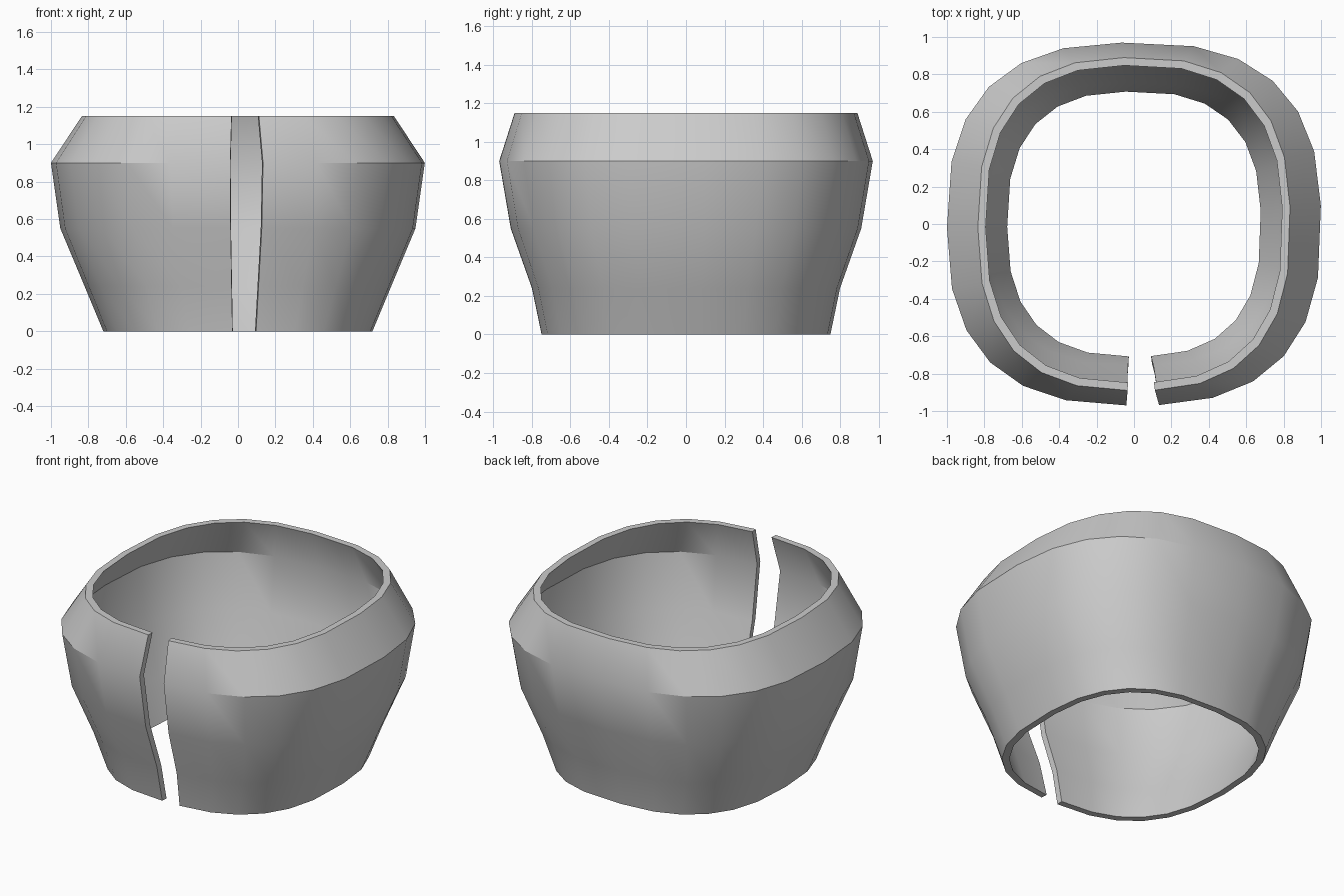
import bpy, bmesh, math

cube = bpy.data.objects.get("Cube")
if cube:
    bpy.data.objects.remove(cube)

# Single plain grey material
grey = bpy.data.materials.new("plain grey")
grey.use_nodes = True
colour = (0.6, 0.6, 0.6, 1)
grey.diffuse_color = colour
grey.node_tree.nodes["Principled BSDF"].inputs["Base Color"].default_value = colour

# Outer wall levels: half width, half depth, height
LEVELS = [(0.72, 0.75, 0.0), (0.82, 0.80, 0.24), (0.95, 0.91, 0.55),
          (1.0, 0.97, 0.9), (0.835, 0.89, 1.15)]
WALL = 0.042
STEPS = 24
START, END = math.radians(269.1), math.radians(-85.8)
POWER = 2 / 2.6


def rounded(value):
    return math.copysign(abs(value) ** POWER, value)


# Closed wall section: up the outside, down the inside
section = LEVELS + [(rx - WALL, ry - WALL, z) for rx, ry, z in reversed(LEVELS)]

# Sweep the section round a rounded square, leaving the front slit open
bm = bmesh.new()
rings = []
for i in range(STEPS + 1):
    t = START + (END - START) * i / STEPS
    c, s = rounded(math.cos(t)), rounded(math.sin(t))
    rings.append([bm.verts.new((rx * c, ry * s, z)) for rx, ry, z in section])

count = len(section)
for a, b in zip(rings, rings[1:]):
    for j in range(count):
        k = (j + 1) % count
        bm.faces.new((a[j], a[k], b[k], b[j]))

# Slit end caps, one quad per level
for ring in (rings[0], rings[-1]):
    for j in range(len(LEVELS) - 1):
        bm.faces.new((ring[j], ring[j + 1], ring[count - 2 - j], ring[count - 1 - j]))
bmesh.ops.recalc_face_normals(bm, faces=bm.faces)

mesh = bpy.data.meshes.new("split_cuff")
bm.to_mesh(mesh)
bm.free()
mesh.materials.append(grey)
cuff = bpy.data.objects.new("split_cuff", mesh)
bpy.context.collection.objects.link(cuff)

# Smooth walls with crisp rim, slit and shoulder edges
bpy.ops.object.select_all(action="DESELECT")
cuff.select_set(True)
bpy.context.view_layer.objects.active = cuff
bpy.ops.object.shade_smooth_by_angle(angle=math.radians(30))
